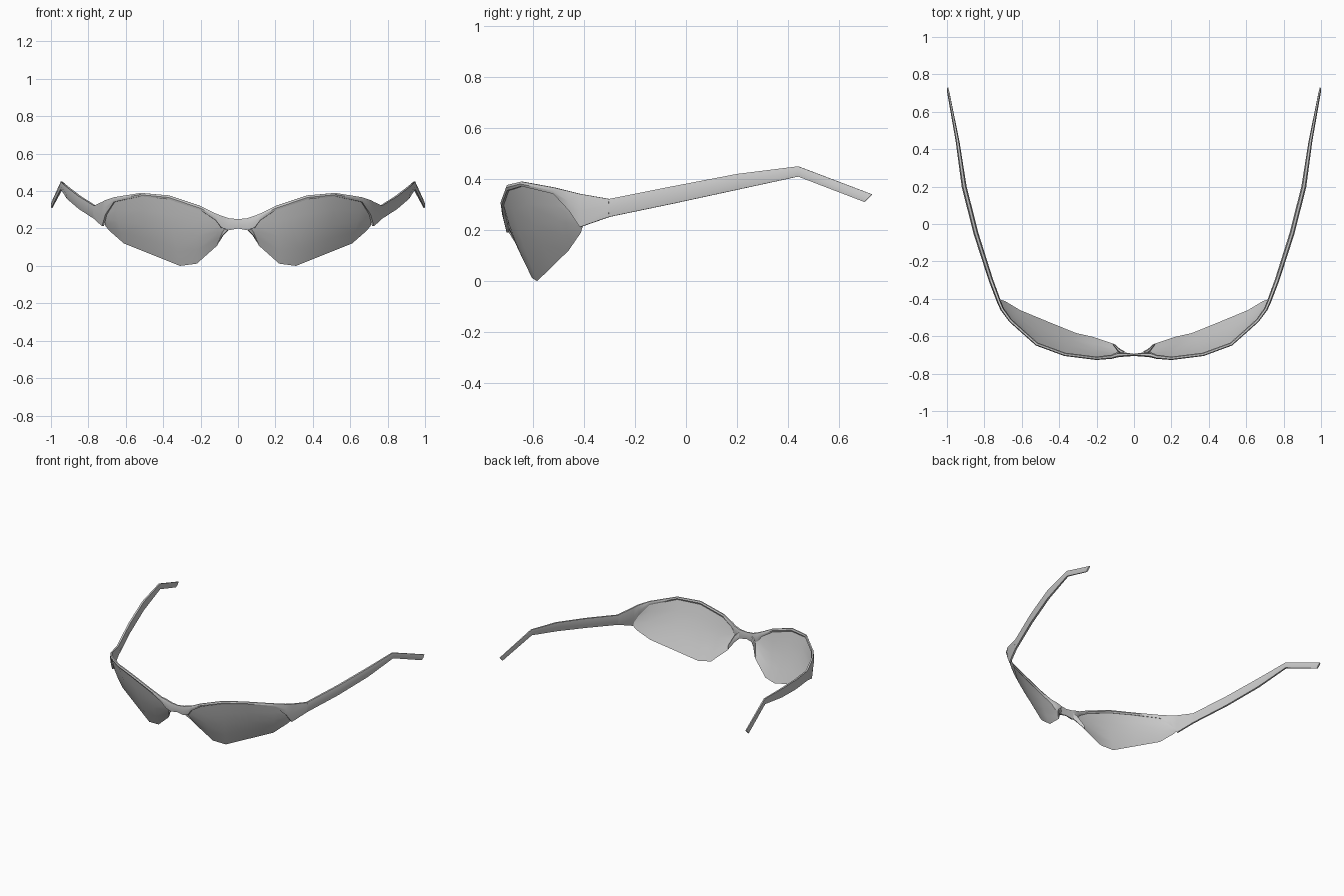
import bpy, bmesh
from mathutils import Vector

if "Cube" in bpy.data.objects:
    bpy.data.objects.remove(bpy.data.objects["Cube"])


def make_object(name, bm):
    bmesh.ops.recalc_face_normals(bm, faces=bm.faces)
    mesh = bpy.data.meshes.new(name)
    bm.to_mesh(mesh)
    bm.free()
    ob = bpy.data.objects.new(name, mesh)
    bpy.context.collection.objects.link(ob)
    mirror = ob.modifiers.new("Mirror", 'MIRROR')
    mirror.use_clip = True
    bpy.context.view_layer.objects.active = ob
    ob.select_set(True)
    bpy.ops.object.shade_smooth_by_angle(angle=0.7)
    ob.select_set(False)
    return ob


def loft(name, stations, cap_start):
    """Six-sided bar through stations (x, y, z_low, z_high, thickness, slant)."""
    bm = bmesh.new()
    rings = []
    for i, (x, y, lo, hi, t, slant) in enumerate(stations):
        a, b = stations[max(i - 1, 0)], stations[min(i + 1, len(stations) - 1)]
        n = Vector((b[1] - a[1], a[0] - b[0], 0)).normalized()
        if x == 0:
            n = Vector((0, -1, 0))
        ring = []
        for f, s in ((0, -.25), (0, .25), (.5, .5), (1, .25), (1, -.25), (.5, -.5)):
            p = Vector((x, y + slant * (f - .5), lo + (hi - lo) * f)) + n * t * s
            ring.append(bm.verts.new(p))
        rings.append(ring)
    for r, q in zip(rings, rings[1:]):
        for k in range(6):
            j = (k + 1) % 6
            bm.faces.new((r[k], r[j], q[j], q[k]))
    bm.faces.new(rings[-1])
    if cap_start:
        bm.faces.new(rings[0])
    return make_object(name, bm)


# Brow rim running from the bridge to the hinge
hinge = (.765, -.30, .252, .322, .024, 0)
loft("brow_rim", [
    (0, -.70, .20, .25, .012, 0),
    (.05, -.698, .19, .255, .022, 0),
    (.09, -.70, .205, .268, .026, 0),
    (.12, -.71, .245, .28, .022, 0),
    (.20, -.718, .297, .32, .018, 0),
    (.37, -.697, .355, .377, .018, 0),
    (.52, -.642, .372, .39, .018, 0),
    (.66, -.517, .342, .367, .018, 0),
    (.705, -.455, .275, .352, .02, 0),
    (.722, -.415, .212, .342, .022, 0),
    hinge], False)

# Temple arm with its bent ear tip
loft("temple_arm", [
    hinge,
    (.845, -.05, .304, .372, .026, 0),
    (.908, .20, .358, .42, .026, 0),
    (.943, .44, .41, .45, .02, 0),
    (.995, .715, .31, .34, .012, .03)], True)

# Small prong holding the lens beside the nose
loft("nose_prong", [
    (.055, -.69, .19, .235, .02, 0),
    (.08, -.675, .165, .21, .018, 0),
    (.11, -.642, .115, .14, .008, 0)], True)

# Wrapped lens, lofted from its upper edge to its lower edge
top = [(.07, -.695, .205), (.10, -.705, .25), (.20, -.718, .31), (.37, -.697, .367),
       (.52, -.642, .38), (.66, -.517, .355), (.70, -.46, .32), (.716, -.425, .25)]
bottom = [(.08, -.675, .17), (.11, -.64, .11), (.22, -.603, .012), (.31, -.583, 0),
          (.46, -.522, .06), (.61, -.46, .12), (.69, -.412, .19), (.71, -.405, .215)]
ROWS = 5
bm = bmesh.new()
columns = []
for i, (a, b) in enumerate(zip(top, bottom)):
    bulge = .012 if 0 < i < len(top) - 1 else 0
    col = []
    for r in range(ROWS):
        f = r / (ROWS - 1)
        p = Vector(a).lerp(Vector(b), f)
        p += Vector((.4, -.9, 0)) * bulge * 4 * f * (1 - f)
        col.append(bm.verts.new(p))
    columns.append(col)
for c, d in zip(columns, columns[1:]):
    for r in range(ROWS - 1):
        bm.faces.new((c[r], c[r + 1], d[r + 1], d[r]))
make_object("lens", bm)
